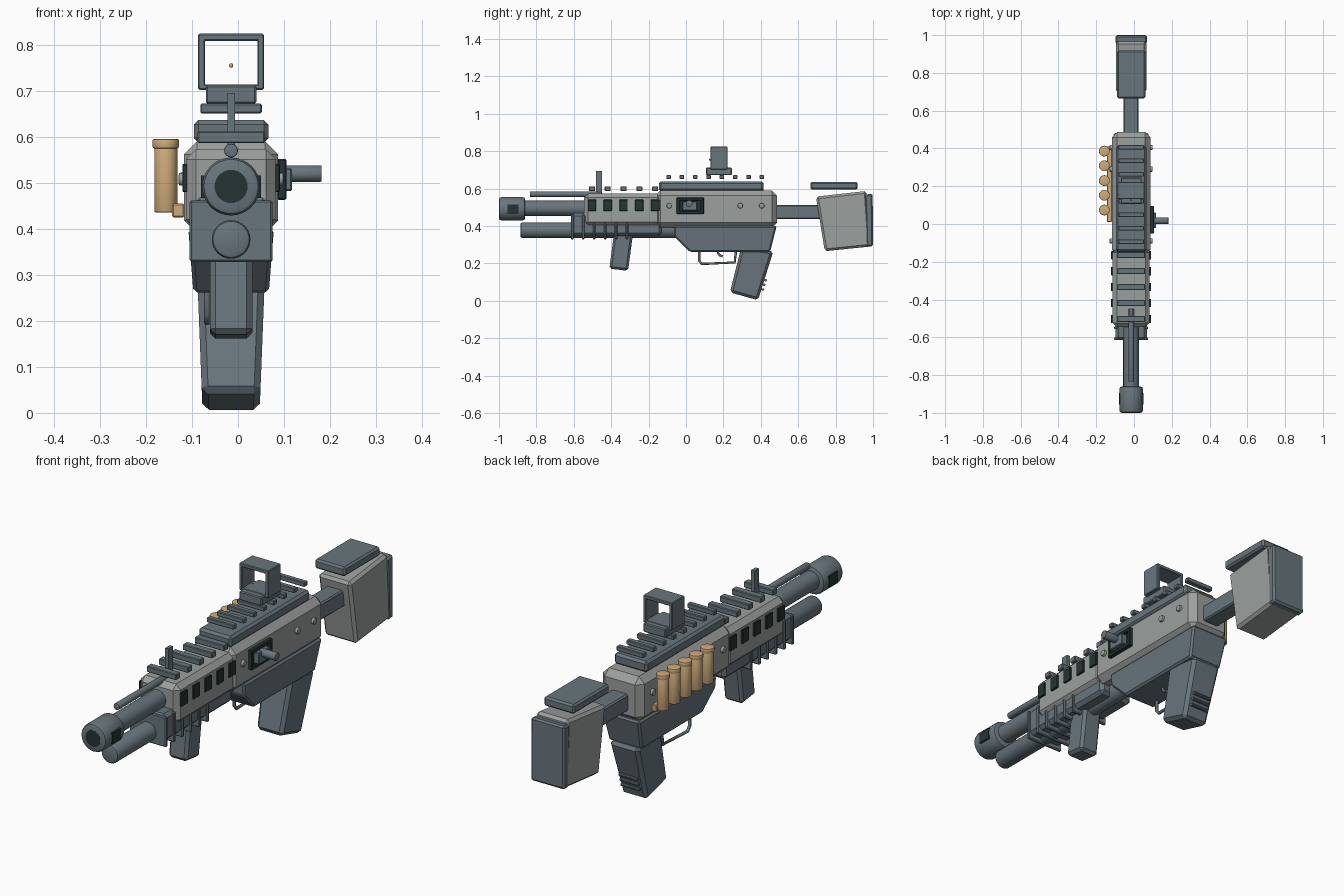
import bpy, bmesh, math
from mathutils import Vector, Matrix

cube = bpy.data.objects.get("Cube")
if cube:
    bpy.data.objects.remove(cube, do_unlink=True)

CX = -0.015  # centre plane of the body


def material(name, rgb):
    m = bpy.data.materials.new(name)
    m.use_nodes = True
    m.diffuse_color = (*rgb, 1)
    m.node_tree.nodes["Principled BSDF"].inputs["Base Color"].default_value = (*rgb, 1)
    return m


STEEL = material("blue grey steel", (0.14, 0.18, 0.205))
LIGHT = material("light grey shell", (0.33, 0.35, 0.34))
DARK = material("dark green black", (0.018, 0.034, 0.033))
BRASS = material("tan brass", (0.62, 0.41, 0.2))


def finish(name, bm, mat, bevel=0, segments=1, min_angle=0.5, smooth=False):
    bmesh.ops.recalc_face_normals(bm, faces=bm.faces)
    if bevel:
        edges = [e for e in bm.edges if e.calc_face_angle(0) > min_angle]
        bmesh.ops.bevel(bm, geom=edges, offset=bevel, segments=segments,
                        profile=0.5, affect='EDGES', clamp_overlap=True)
    mesh = bpy.data.meshes.new(name)
    bm.to_mesh(mesh)
    bm.free()
    mesh.materials.append(mat)
    if smooth:
        mesh.shade_smooth()
        mesh.set_sharp_from_angle(angle=math.radians(35))
    ob = bpy.data.objects.new(name, mesh)
    bpy.context.collection.objects.link(ob)
    return ob


def prism(name, profile, half, mat, bevel=0, x=CX, low_half=None):
    """Extrude a (y, z) outline across x; low_half narrows it toward the bottom."""
    zs = [z for _, z in profile]
    lo, hi = min(zs), max(zs)
    low_half = low_half or half
    bm = bmesh.new()
    sides = []
    for s in (-1, 1):
        ring = []
        for y, z in profile:
            w = low_half + (half - low_half) * (z - lo) / (hi - lo)
            ring.append(bm.verts.new((x + s * w, y, z)))
        bm.faces.new(ring)
        sides.append(ring)
    a, b = sides
    for i in range(len(a)):
        j = (i + 1) % len(a)
        bm.faces.new((a[i], a[j], b[j], b[i]))
    return finish(name, bm, mat, bevel)


def box(name, y0, y1, z0, z1, half, mat, bevel=0, x=CX):
    return prism(name, [(y0, z0), (y1, z0), (y1, z1), (y0, z1)], half, mat, bevel, x)


def rod(name, start, end, r, mat, bevel=0, sides=32):
    a, b = Vector(start), Vector(end)
    d = b - a
    turn = d.to_track_quat('Z', 'Y').to_matrix().to_4x4()
    bm = bmesh.new()
    bmesh.ops.create_cone(bm, cap_ends=True, segments=sides, radius1=r, radius2=r,
                          depth=d.length,
                          matrix=Matrix.Translation((a + b) / 2) @ turn)
    return finish(name, bm, mat, bevel, 2, 1.0, True)


def wire(name, points, r, mat, x):
    curve = bpy.data.curves.new(name, 'CURVE')
    curve.dimensions = '3D'
    curve.bevel_depth = r
    curve.bevel_resolution = 2
    curve.use_fill_caps = True
    sp = curve.splines.new('POLY')
    sp.points.add(len(points) - 1)
    for p, (y, z) in zip(sp.points, points):
        p.co = (x, y, z, 1)
    curve.materials.append(mat)
    ob = bpy.data.objects.new(name, curve)
    bpy.context.collection.objects.link(ob)


# Barrel, muzzle and tubes
rod("barrel", (CX, -0.88, 0.495), (CX, -0.5, 0.495), 0.041, STEEL)
rod("muzzle", (CX, -1, 0.492), (CX, -0.86, 0.492), 0.063, STEEL, 0.014)
rod("bore", (CX, -1, 0.492), (CX, -0.99, 0.492), 0.036, DARK).location.y = -0.001
for s in (-1, 1):
    box("muzzle_port", -0.955, -0.895, 0.467, 0.516, 0.004, DARK, 0, CX + s * 0.061)
rod("magazine_tube", (CX, -0.885, 0.377), (CX, 0, 0.377), 0.042, STEEL, 0.01)
rod("top_rod", (CX, -0.835, 0.57), (CX, -0.45, 0.57), 0.015, STEEL, 0.003, 16)
box("front_sight_post", -0.48, -0.448, 0.58, 0.695, 0.008, STEEL)

# Handguard with side vents
box("handguard", -0.545, -0.13, 0.398, 0.573, 0.098, LIGHT, 0.022)
for i in range(5):
    y = -0.503 + i * 0.0845
    for s in (-1, 1):
        box("handguard_vent", y - 0.022, y + 0.022, 0.48, 0.541, 0.006, DARK, 0.002,
            CX + s * 0.1)
    box("handguard_rail_tooth", y - 0.016, y + 0.016, 0.586, 0.612, 0.073, STEEL, 0.003)

# Pump forend, ribs and fore grip
box("forend", -0.615, -0.13, 0.347, 0.468, 0.083, STEEL, 0.015)
for i in range(6):
    y = -0.608 + i * 0.0585
    box("forend_rib", y - 0.007, y + 0.007, 0.328, 0.462, 0.09, STEEL, 0.004)
prism("fore_grip", [(-0.41, 0.172), (-0.31, 0.16), (-0.283, 0.36), (-0.385, 0.36)],
      0.046, STEEL, 0.012)

# Receiver halves
box("receiver", -0.165, 0.487, 0.39, 0.59, 0.102, LIGHT, 0.028)
prism("lower_receiver", [(-0.065, 0.4), (-0.065, 0.345), (0.02, 0.262), (0.45, 0.262),
                         (0.485, 0.4)], 0.093, STEEL, 0.008, CX, 0.082)
for s in (-1, 1):
    for y in (-0.09, 0.29, 0.405):
        rod("receiver_pin", (CX + s * 0.09, y, 0.508), (CX + s * 0.114, y, 0.508),
            0.014, LIGHT, 0.004, 16)

# Ejection port and bolt handle
SIDE = CX + 0.102
box("port_backing", -0.04, 0.085, 0.475, 0.542, 0.004, DARK, 0, SIDE + 0.002)
for y0, y1, z0, z1 in ((-0.05, 0.095, 0.535, 0.552), (-0.05, 0.095, 0.463, 0.48),
                       (-0.05, -0.033, 0.463, 0.552), (0.078, 0.095, 0.463, 0.552)):
    box("port_frame", y0, y1, z0, z1, 0.01, DARK, 0.003, SIDE + 0.008)
box("bolt", -0.02, 0.06, 0.482, 0.532, 0.015, STEEL, 0.003, SIDE + 0.015)
rod("bolt_handle", (SIDE, 0.017, 0.52), (0.182, 0.017, 0.52), 0.018, STEEL, 0.003, 20)

# Top rail
box("rail_base", -0.145, 0.415, 0.587, 0.637, 0.081, STEEL, 0.01)
for i in range(8):
    y = -0.093 + i * 0.0712
    box("rail_tooth", y - 0.012, y + 0.012, 0.651, 0.672, 0.067, STEEL, 0.003)

# Reflex sight
box("sight_base", 0.107, 0.245, 0.672, 0.712, 0.055, STEEL, 0.004)
box("sight_frame_top", 0.132, 0.222, 0.808, 0.824, 0.0715, STEEL, 0.003)
box("sight_frame_bottom", 0.132, 0.222, 0.702, 0.714, 0.0715, STEEL, 0.003)
for s in (-1, 1):
    box("sight_frame_side", 0.132, 0.222, 0.705, 0.82, 0.0072, STEEL, 0.002,
        CX + s * 0.0643)
dot = bmesh.new()
bmesh.ops.create_uvsphere(dot, u_segments=10, v_segments=6, radius=0.005,
                          matrix=Matrix.Translation((CX, 0.127, 0.755)))
finish("sight_dot", dot, BRASS, smooth=True)

# Pistol grip, trigger and guard
prism("pistol_grip", [(0.235, 0.045), (0.385, 0.003), (0.467, 0.265), (0.295, 0.285)],
      0.073, STEEL, 0.014, CX, 0.062)
for z in (0.06, 0.085, 0.11):
    y = 0.393 + z * 0.3
    rod("grip_ridge", (CX - 0.045, y, z), (CX + 0.045, y, z), 0.007, STEEL, 0, 10)
wire("trigger_guard", [(0.07, 0.275), (0.07, 0.215), (0.085, 0.197), (0.26, 0.205),
                       (0.268, 0.27)], 0.007, STEEL, CX - 0.052)
wire("trigger", [(0.168, 0.275), (0.172, 0.252), (0.182, 0.242), (0.196, 0.238)],
     0.006, STEEL, CX)

# Shoulder stock
box("stock_tube", 0.47, 0.76, 0.436, 0.512, 0.04, STEEL, 0.006)
prism("stock", [(0.695, 0.557), (0.965, 0.587), (0.985, 0.29), (0.742, 0.265)],
      0.08, LIGHT, 0.012)
prism("butt_pad", [(0.955, 0.567), (0.998, 0.573), (1.0, 0.292), (0.965, 0.288)],
      0.083, STEEL, 0.008)
box("cheek_rest", 0.665, 0.918, 0.594, 0.636, 0.075, STEEL, 0.008)

# Side shell carrier
prism("shell_carrier", [(0.01, 0.425), (0.41, 0.425), (0.41, 0.455), (0.01, 0.455)],
      0.013, BRASS, 0.003, -0.13)
for i in range(5):
    y = 0.074 + i * 0.078
    rod("shell_case", (-0.157, y, 0.436), (-0.157, y, 0.58), 0.025, BRASS, 0.003, 20)
    rod("shell_rim", (-0.157, y, 0.575), (-0.157, y, 0.595), 0.0285, BRASS, 0.003, 20)
